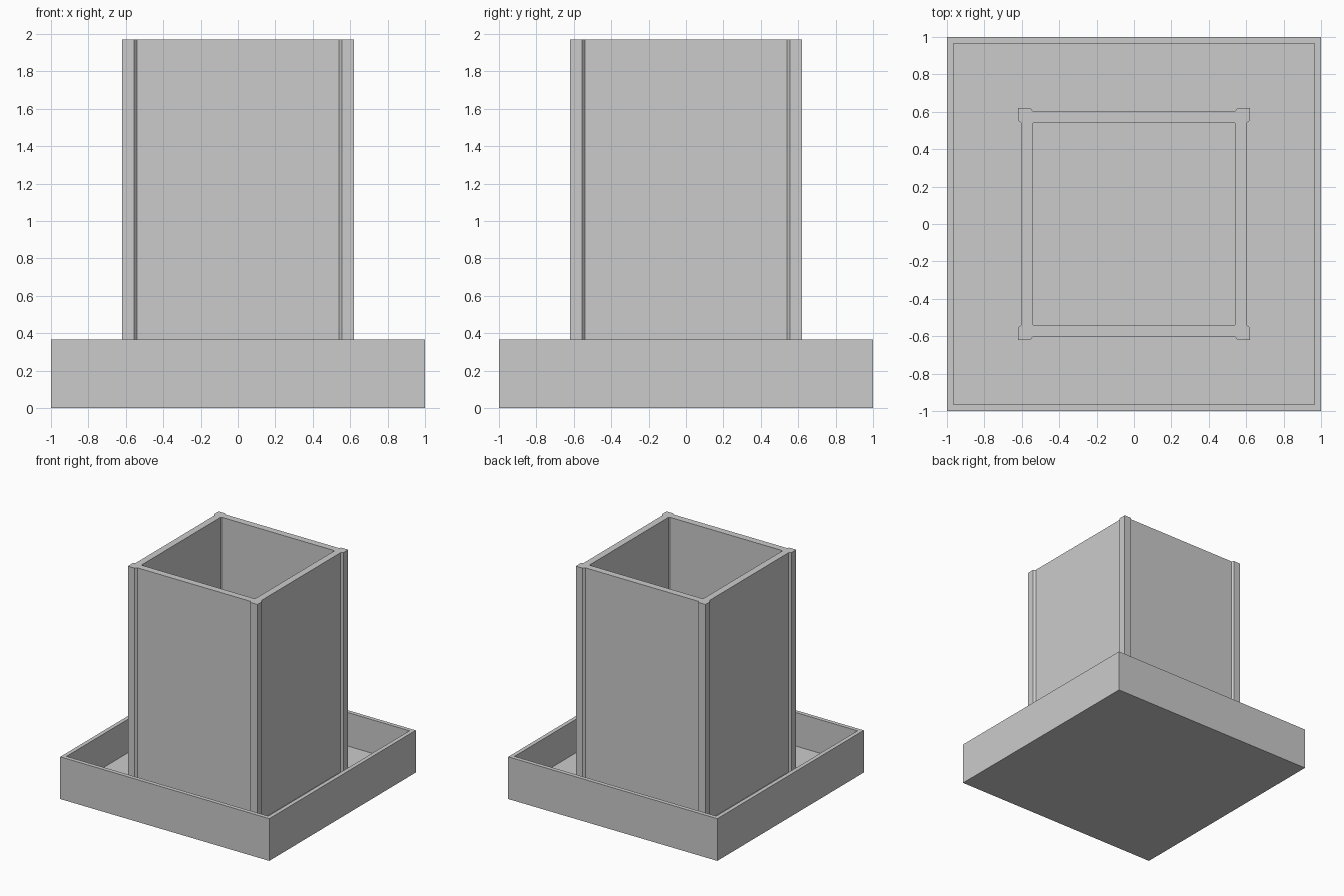
import bpy, bmesh

if "Cube" in bpy.data.objects:
    bpy.data.objects.remove(bpy.data.objects["Cube"])

TRAY_TOP, FLOOR, TOP = 0.365, 0.075, 1.97


def new_object(name, bm):
    bmesh.ops.recalc_face_normals(bm, faces=bm.faces)
    mesh = bpy.data.meshes.new(name)
    bm.to_mesh(mesh)
    bm.free()
    obj = bpy.data.objects.new(name, mesh)
    bpy.context.collection.objects.link(obj)
    return obj


def four_corners(points):
    """Repeat one corner's outline around the z axis in quarter turns."""
    loop = []
    for _ in range(4):
        loop += points
        points = [(-y, x) for x, y in points]
    return loop


# Square tray: box with its top inset and pushed down to the floor
bm = bmesh.new()
bmesh.ops.create_cube(bm, size=2)
for v in bm.verts:
    v.co.z = TRAY_TOP if v.co.z > 0 else 0
top = max(bm.faces, key=lambda f: f.calc_center_median().z)
bmesh.ops.inset_region(bm, faces=[top], thickness=0.05)
walls = bmesh.ops.extrude_discrete_faces(bm, faces=[top])
for v in walls["faces"][0].verts:
    v.co.z = FLOOR
new_object("tray", bm)

# Hollow square column with raised, chamfered corner posts
outer = four_corners([(0.603, 0.54), (0.62, 0.555), (0.62, 0.62),
                      (0.555, 0.62), (0.54, 0.603)])
inner = four_corners([(0.544, 0.535), (0.535, 0.544)])
bm = bmesh.new()
for loop in (outer, inner):
    lower = [bm.verts.new((x, y, FLOOR)) for x, y in loop]
    upper = [bm.verts.new((x, y, TOP)) for x, y in loop]
    rims = []
    for i in range(len(loop)):
        j = (i + 1) % len(loop)
        bm.faces.new((lower[i], lower[j], upper[j], upper[i]))
# Close the wall thickness at the top and bottom
for z in (FLOOR, TOP):
    rim = [e for e in bm.edges if all(abs(v.co.z - z) < 1e-5 for v in e.verts)]
    bmesh.ops.triangle_fill(bm, edges=rim, use_beauty=True, use_dissolve=False)
new_object("column", bm)
